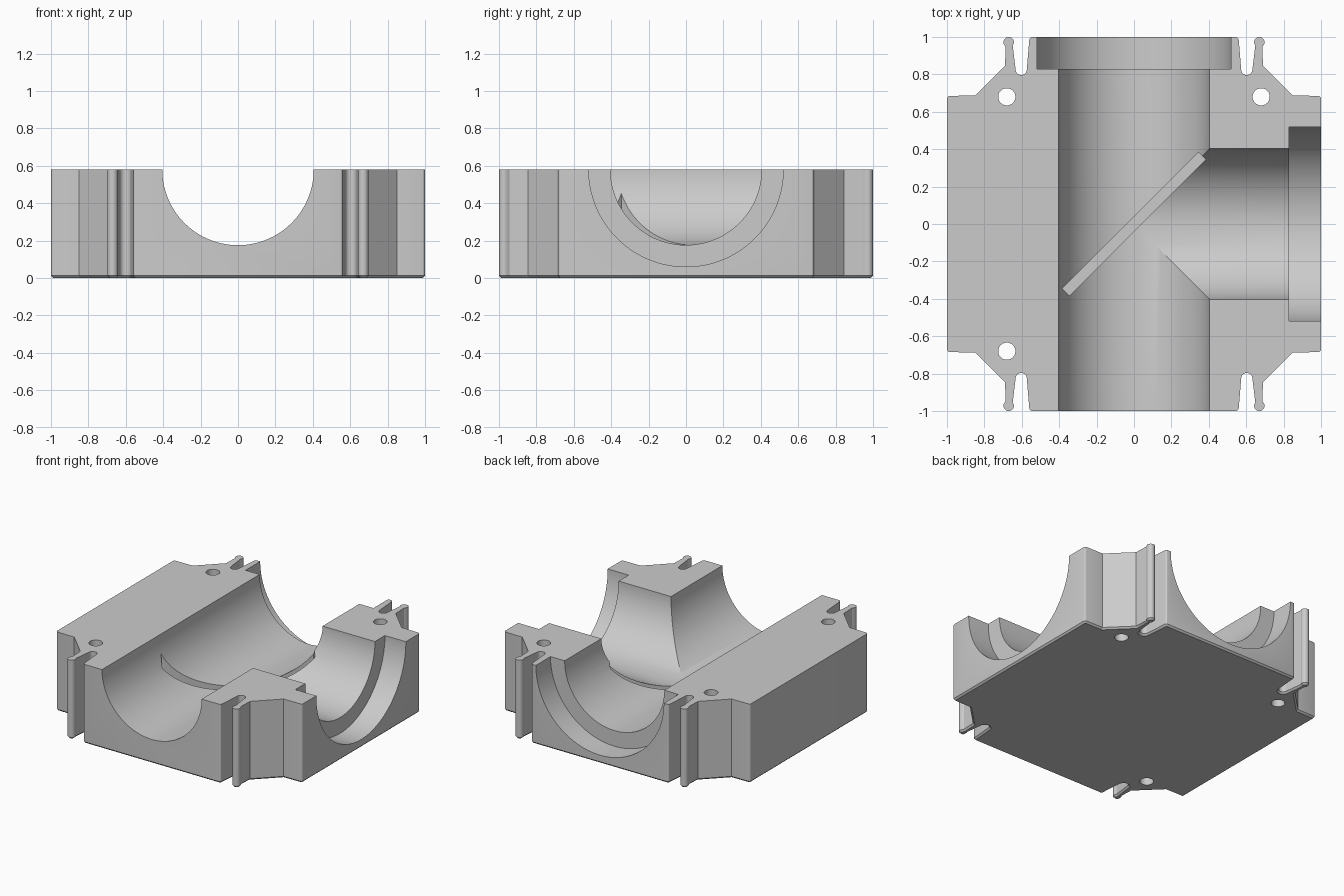
import bpy, bmesh, math
from mathutils import Matrix, Vector

if "Cube" in bpy.data.objects:
    bpy.data.objects.remove(bpy.data.objects["Cube"], do_unlink=True)

HEIGHT = 0.58        # top face, also the axis height of the pipe channels
BORE, SOCKET = 0.405, 0.52

grey = bpy.data.materials.new("light grey")
grey.use_nodes = True
colour = (0.6, 0.6, 0.6, 1)
grey.diffuse_color = colour
grey.node_tree.nodes["Principled BSDF"].inputs["Base Color"].default_value = colour


def make_object(name, bm):
    bmesh.ops.recalc_face_normals(bm, faces=bm.faces[:])
    mesh = bpy.data.meshes.new(name)
    bm.to_mesh(mesh)
    bm.free()
    mesh.materials.append(grey)
    obj = bpy.data.objects.new(name, mesh)
    bpy.context.collection.objects.link(obj)
    return obj


def arc(cx, cy, r, start, end, steps):
    angles = [math.radians(start + (end - start) * i / steps) for i in range(steps + 1)]
    return [(cx + r * math.cos(a), cy + r * math.sin(a)) for a in angles]


# Outline of one quarter: rounded side, slanted corner, clip arm, notch, end wall
quarter = (arc(0.985, 0.67, 0.015, 0, 90, 3)
           + [(0.85, 0.687), (0.69, 0.845), (0.686, 0.945)]
           + arc(0.67, 0.972, 0.028, -40, 220, 12)
           + arc(0.603, 0.826, 0.03, 0, -180, 10)
           + arc(0.545, 0.985, 0.015, 0, 90, 3))
half = quarter + [(-x, y) for x, y in reversed(quarter)]
outline = half + [(x, -y) for x, y in reversed(half)]

# Body: extruded outline with a small chamfer round the bottom
bm = bmesh.new()
base = bm.faces.new([bm.verts.new((x, y, 0)) for x, y in outline])
top = bmesh.ops.extrude_face_region(bm, geom=[base], use_keep_orig=True)["geom"]
bmesh.ops.translate(bm, vec=(0, 0, HEIGHT),
                    verts=[g for g in top if isinstance(g, bmesh.types.BMVert)])
bmesh.ops.recalc_face_normals(bm, faces=bm.faces[:])
rim = [e for e in bm.edges if all(v.co.z < 0.001 for v in e.verts)]
bmesh.ops.bevel(bm, geom=rim, offset=0.012, segments=1, affect='EDGES', clamp_overlap=False)
body = make_object("pipe_junction_half", bm)


def rod(name, start, end, radius, sides):
    """Cylinder between two points."""
    a, b = Vector(start), Vector(end)
    turn = (b - a).to_track_quat('Z', 'Y').to_matrix().to_4x4()
    bm = bmesh.new()
    bmesh.ops.create_cone(bm, cap_ends=True, segments=sides, radius1=radius, radius2=radius,
                          depth=(b - a).length,
                          matrix=Matrix.Translation((a + b) / 2) @ turn
                          @ Matrix.Rotation(math.pi / sides, 4, 'Z'))
    return make_object(name, bm)


# Channels and their wider end sockets
cutters = [
    rod("main_channel_cutter", (0, -1.2, HEIGHT), (0, 1.2, HEIGHT), BORE, 96),
    rod("branch_channel_cutter", (0, 0, HEIGHT), (1.2, 0, HEIGHT), BORE - 0.001, 96),
    rod("back_socket_cutter", (0, 0.83, HEIGHT), (0, 1.2, HEIGHT), SOCKET, 96),
    rod("side_socket_cutter", (0.83, 0, HEIGHT), (1.2, 0, HEIGHT), SOCKET, 96),
]

# Bolt holes in three of the corners
for x, y in [(-0.68, 0.68), (0.68, 0.68), (-0.68, -0.68)]:
    cutters.append(rod("bolt_hole_cutter", (x, y, -0.2), (x, y, 0.8), 0.046, 32))

# Diagonal slot for a plate, sunk into the channel floor
bm = bmesh.new()
slot_floor = HEIGHT - SOCKET
bmesh.ops.create_cube(bm, size=1, matrix=Matrix.Translation((0, 0, slot_floor + 0.25))
                      @ Matrix.Rotation(math.pi / 4, 4, 'Z')
                      @ Matrix.Diagonal((2 * 0.516, 0.055, 0.5, 1)))
cutters.append(make_object("plate_slot_cutter", bm))

# Cut everything out of the body
bpy.context.view_layer.objects.active = body
body.select_set(True)
for cutter in cutters:
    cutter.hide_render = True
    mod = body.modifiers.new(cutter.name, 'BOOLEAN')
    mod.operation = 'DIFFERENCE'
    mod.solver = 'EXACT'
    mod.object = cutter
    bpy.ops.object.modifier_apply(modifier=mod.name)
    bpy.data.objects.remove(cutter, do_unlink=True)

bpy.ops.object.shade_smooth_by_angle(angle=math.radians(25))
